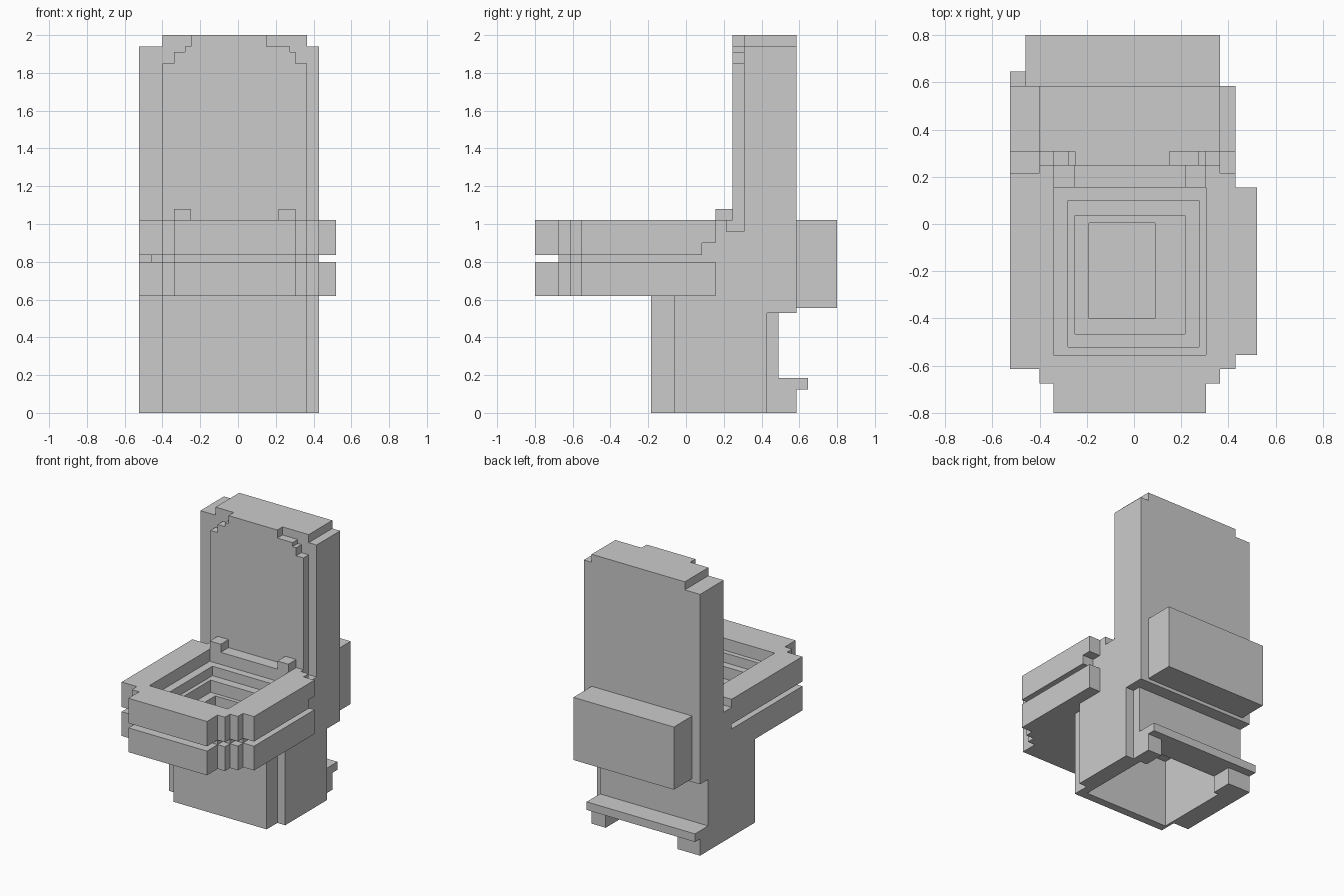
import bpy
import bmesh
from mathutils import Matrix


def prism(name, outline, lo, hi, upright=False):
    """Extrude an (x, y) outline along z, or an (x, z) outline along y when upright."""
    bm = bmesh.new()
    place = (lambda a, b: (a, lo, b)) if upright else (lambda a, b: (a, b, lo))
    face = bm.faces.new([bm.verts.new(place(a, b)) for a, b in outline])
    moved = bmesh.ops.extrude_face_region(bm, geom=[face])["geom"]
    step = (0, hi - lo, 0) if upright else (0, 0, hi - lo)
    bmesh.ops.translate(bm, vec=step, verts=[v for v in moved if isinstance(v, bmesh.types.BMVert)])
    bmesh.ops.recalc_face_normals(bm, faces=bm.faces)
    mesh = bpy.data.meshes.new(name)
    bm.to_mesh(mesh)
    bm.free()
    obj = bpy.data.objects.new(name, mesh)
    bpy.context.collection.objects.link(obj)
    return obj


def box(name, x, y, z):
    return prism(name, [(x[0], y[0]), (x[1], y[0]), (x[1], y[1]), (x[0], y[1])], *z)


def cut(obj, x, y, z):
    """Carve a box out of an object."""
    cutter = box("cutter", x, y, z)
    cutter.hide_render = True
    mod = obj.modifiers.new("cut", "BOOLEAN")
    mod.operation, mod.solver, mod.object = "DIFFERENCE", "EXACT", cutter
    bpy.context.view_layer.objects.active = obj
    bpy.ops.object.modifier_apply(modifier=mod.name)
    bpy.data.objects.remove(cutter)


# Seat and bowl share one stepped outline, with a recessed band between them
rim = [(-0.34, -0.80), (0.305, -0.80), (0.305, -0.675), (0.365, -0.675),
       (0.365, -0.615), (0.43, -0.615), (0.43, -0.555), (0.52, -0.555),
       (0.52, 0.155), (0.43, 0.155), (0.43, 0.215), (-0.525, 0.215),
       (-0.525, -0.615), (-0.40, -0.615), (-0.40, -0.675), (-0.34, -0.675)]
band = [(-0.34, -0.675), (0.305, -0.675), (0.305, -0.615), (0.365, -0.615),
        (0.365, -0.555), (0.43, -0.555), (0.43, 0.215), (-0.46, 0.215),
        (-0.46, -0.555), (-0.40, -0.555), (-0.40, -0.615), (-0.34, -0.615)]
seat = prism("seat", rim, 0.835, 1.02)
neck = prism("seat_gap_band", band, 0.80, 0.835)
bowl = prism("bowl", rim, 0.62, 0.80)
cut(seat, (0.43, 0.6), (0.085, 0.2), (0.8, 0.9))

# Stepped well down into the bowl
wells = [((-0.34, 0.305), (-0.555, 0.155), 0.93),
         ((-0.28, 0.275), (-0.52, 0.10), 0.86),
         ((-0.25, 0.215), (-0.465, 0.035), 0.77),
         ((-0.19, 0.09), (-0.40, 0.005), 0.65)]
for x, y, floor in wells:
    for part, bottom in ((seat, 0.835), (neck, 0.80), (bowl, 0.62)):
        top = {0.835: 1.02, 0.80: 0.835, 0.62: 0.80}[bottom]
        if floor < top:
            cut(part, x, y, (floor, 1.2))

# Hollow pedestal, open below and under the back ledge
pedestal = prism("pedestal", [(-0.40, -0.185), (0.365, -0.185), (0.365, -0.06), (0.43, -0.06),
                              (0.43, 0.43), (0.365, 0.43), (0.365, 0.49), (-0.525, 0.49),
                              (-0.525, -0.06), (-0.40, -0.06)], 0, 0.53)
cut(pedestal, (-0.38, 0.305), (-0.125, 0.43), (-0.1, 0.5))
cut(pedestal, (-0.34, 0.25), (0.40, 0.6), (-0.1, 0.125))
prism("pedestal_top", [(-0.40, -0.185), (0.365, -0.185), (0.365, -0.06), (0.43, -0.06),
                       (0.43, 0.585), (-0.525, 0.585), (-0.525, -0.06), (-0.40, -0.06)], 0.53, 0.62)
box("back_ledge", (-0.525, 0.365), (0.49, 0.645), (0.125, 0.185))
for side, x in (("left", (-0.525, -0.34)), ("right", (0.25, 0.365))):
    box("back_foot_" + side, x, (0.49, 0.585), (0, 0.125))

# Body behind the bowl, with a ledge and two hinges for the lid
box("rear_body", (-0.525, 0.43), (0.215, 0.585), (0.62, 0.96))
box("hinge_ledge", (-0.40, 0.365), (0.215, 0.308), (0.96, 1.02))
for side, x in (("left", (-0.34, -0.25)), ("right", (0.215, 0.305))):
    box("hinge_" + side, x, (0.155, 0.247), (1.02, 1.08))

# Upright back and its raised front panel with stepped corners
prism("upright_back", [(-0.525, 0.96), (0.43, 0.96), (0.43, 1.94), (0.365, 1.94),
                       (0.365, 2.0), (-0.40, 2.0), (-0.40, 1.94), (-0.525, 1.94)],
      0.308, 0.585, True)
prism("lid_panel", [(-0.40, 1.02), (0.365, 1.02), (0.365, 1.85), (0.305, 1.85),
                    (0.305, 1.91), (0.275, 1.91), (0.275, 1.94), (0.15, 1.94),
                    (0.15, 2.0), (-0.25, 2.0), (-0.25, 1.94), (-0.28, 1.94),
                    (-0.28, 1.91), (-0.34, 1.91), (-0.34, 1.85), (-0.40, 1.85)],
      0.247, 0.308, True)

# Rear tank
box("tank", (-0.46, 0.365), (0.585, 0.80), (0.555, 1.02))
